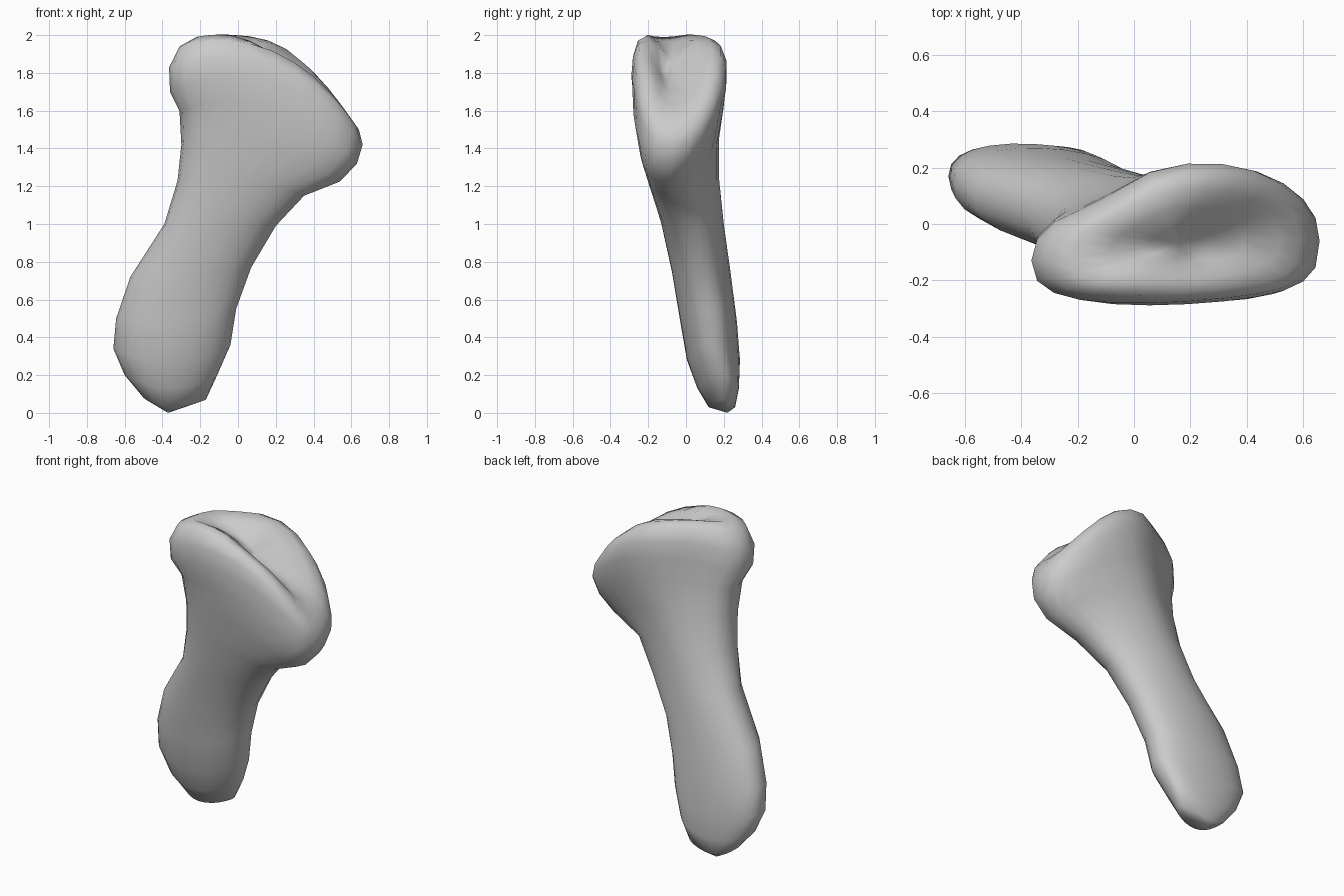
import bpy, bmesh, math
from mathutils import Vector

if "Cube" in bpy.data.objects:
    bpy.data.objects.remove(bpy.data.objects["Cube"])

# Each ring: left, middle and right point of its centre line, and half thickness
RINGS = [
    ((-.50, .20, .08), (-.36, .19, .03), (-.17, .20, .07), .07),
    ((-.60, .18, .20), (-.36, .17, .13), (-.11, .19, .20), .11),
    ((-.66, .17, .34), (-.36, .145, .28), (-.04, .14, .36), .14),
    ((-.645, .14, .50), (-.33, .12, .48), (-.01, .12, .55), .15),
    ((-.57, .10, .72), (-.25, .08, .75), (.07, .07, .77), .155),
    ((-.39, .04, 1.0), (-.12, .035, 1.0), (.20, .02, .99), .165),
    ((-.32, -.02, 1.23), (0, -.01, 1.24), (.35, -.07, 1.15), .185),
    ((-.30, -.05, 1.42), (.10, -.035, 1.45), (.54, -.09, 1.225), .21),
    ((-.31, -.08, 1.60), (.17, -.04, 1.62), (.63, -.08, 1.32), .24),
    ((-.36, -.12, 1.70), (.19, -.035, 1.76), (.66, -.06, 1.42), .25),
    ((-.365, -.13, 1.83), (.19, -.03, 1.85), (.64, -.06, 1.50), .245),
    ((-.31, -.13, 1.94), (.18, -.03, 1.92), (.59, -.055, 1.57), .215),
    ((-.22, -.12, 1.99), (.16, -.03, 1.94), (.52, -.05, 1.63), .16),
]
SEGS = 24


def ring_point(left, mid, right, half, angle):
    t, s = math.cos(angle), math.sin(angle)
    p = (Vector(left) * t * (t - 1) / 2 + Vector(mid) * (1 - t * t)
         + Vector(right) * t * (t + 1) / 2)
    up = min(max((mid[2] - 1.2) / .3, 0), 1)
    # Narrower back beside the left knob, fuller front on the right knob
    if s > 0:
        half *= 1 - .25 * up * math.exp(-((t + .65) / .3) ** 2)
    power = .85 - (.15 * up if s < 0 and t > 0 else 0)
    p.y += half * math.copysign(abs(s) ** power, s)
    return p


def dish(p):
    # Pit and raised back lobe on the joint surface
    w = min(max((p.z + .45 * p.x - 1.8) / .15, 0), 1)
    pit = .08 * math.exp(-((p.x - .18) / .13) ** 2 - ((p.y + .1) / .08) ** 2)
    lobe = .045 * math.exp(-((p.x - .27) / .2) ** 2 - ((p.y - .1) / .12) ** 2)
    p.z += w * (lobe - pit)
    return p


# Bone body lofted from rings, with the last ring shrunk inward for the joint face
bm = bmesh.new()
top_centre = Vector((.16, -.07, 1.92))
points = [[ring_point(*r, math.tau * i / SEGS) for i in range(SEGS)] for r in RINGS]
for k in (.35, .7):
    points.append([p.lerp(top_centre, k) + Vector((0, 0, -.12 * k * (1 - k) * (p.x > .2)))
                   for p in points[len(RINGS) - 1]])
loops = [[bm.verts.new(dish(p)) for p in row] for row in points]
for a, b in zip(loops, loops[1:]):
    for i in range(SEGS):
        j = (i + 1) % SEGS
        bm.faces.new((a[i], a[j], b[j], b[i]))

# Closed ends
for loop, pole in ((loops[0], Vector((-.37, .22, 0))),
                   (loops[-1], dish(top_centre))):
    v = bm.verts.new(pole)
    for i in range(SEGS):
        bm.faces.new((loop[i], loop[(i + 1) % SEGS], v))
bmesh.ops.recalc_face_normals(bm, faces=bm.faces)

mesh = bpy.data.meshes.new("bone")
bm.to_mesh(mesh)
bm.free()
for poly in mesh.polygons:
    poly.use_smooth = True
bone = bpy.data.objects.new("bone", mesh)
bpy.context.collection.objects.link(bone)
